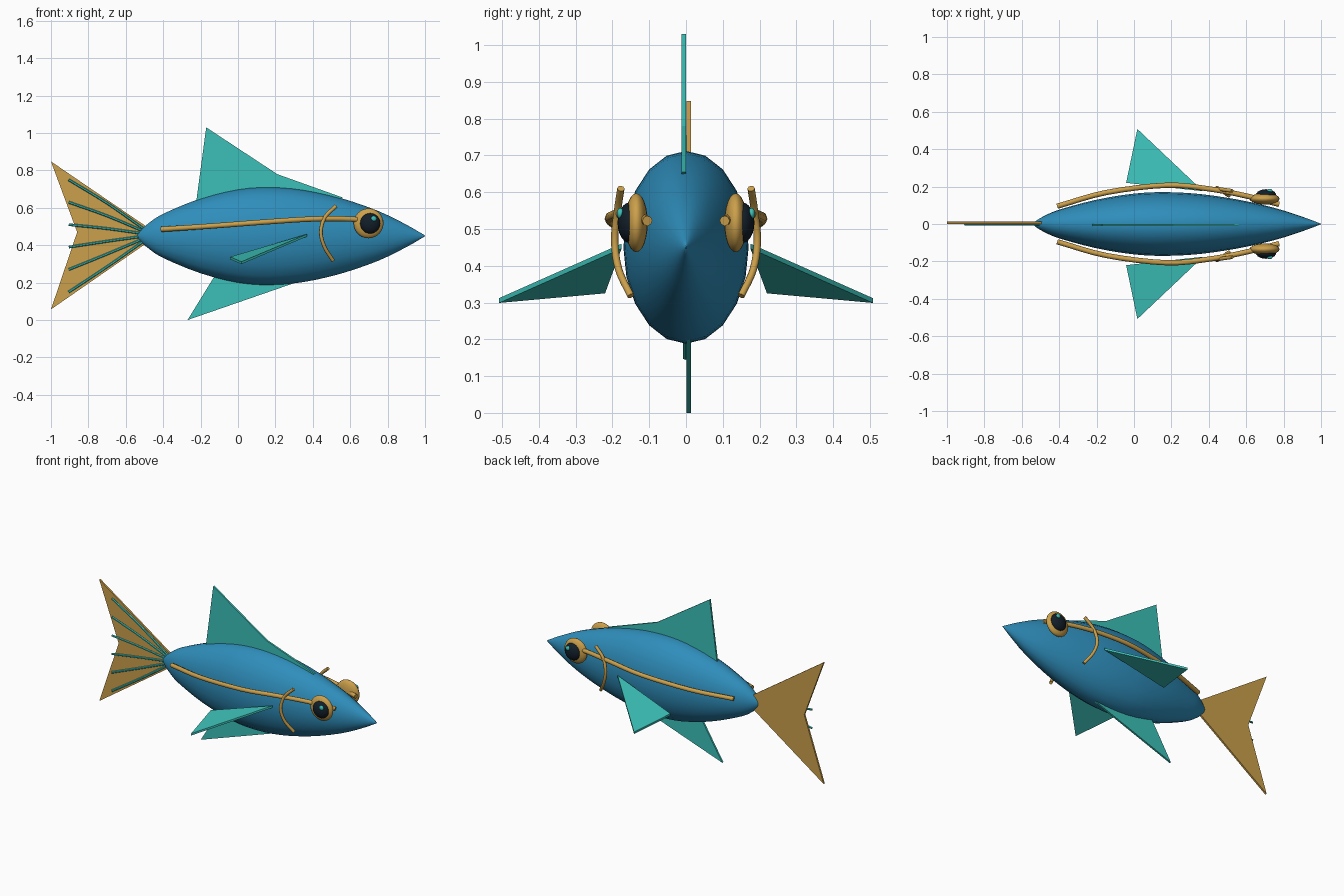
import bpy, bmesh, math
from mathutils import Vector

cube = bpy.data.objects.get("Cube")
if cube:
    bpy.data.objects.remove(cube, do_unlink=True)


def material(name, rgb):
    m = bpy.data.materials.new(name)
    m.use_nodes = True
    m.diffuse_color = (*rgb, 1)
    m.node_tree.nodes["Principled BSDF"].inputs["Base Color"].default_value = (*rgb, 1)
    return m


BLUE = material("body_blue", (0.028, 0.27, 0.50))
TEAL = material("fin_teal", (0.045, 0.53, 0.48))
GOLD = material("trim_gold", (0.60, 0.35, 0.07))
DARK = material("pupil_dark", (0.006, 0.013, 0.022))


def finish(name, bm, mat, smooth=None):
    bmesh.ops.recalc_face_normals(bm, faces=bm.faces)
    mesh = bpy.data.meshes.new(name)
    bm.to_mesh(mesh)
    bm.free()
    mesh.materials.append(mat)
    ob = bpy.data.objects.new(name, mesh)
    bpy.context.collection.objects.link(ob)
    if smooth:
        shade(ob, smooth)
    return ob


def shade(ob, angle):
    bpy.ops.object.select_all(action="DESELECT")
    ob.select_set(True)
    bpy.context.view_layer.objects.active = ob
    bpy.ops.object.shade_smooth_by_angle(angle=math.radians(angle))


def spline(points, steps=4):
    """Smooth path through the given points."""
    p = [Vector(q) for q in points]
    p = [2 * p[0] - p[1]] + p + [2 * p[-1] - p[-2]]
    out = []
    for a, b, c, d in zip(p, p[1:], p[2:], p[3:]):
        for i in range(steps):
            t = i / steps
            out.append(0.5 * (2 * b + (c - a) * t + (2 * a - 5 * b + 4 * c - d) * t ** 2
                              + (3 * b - a - 3 * c + d) * t ** 3))
    return out + [p[-2]]


def skin(bm, rings):
    for r0, r1 in zip(rings, rings[1:]):
        n = len(r0)
        for i in range(n):
            bm.faces.new((r0[i], r0[(i + 1) % n], r1[(i + 1) % n], r1[i]))


def tube(name, points, radius, mat, sides=8):
    bm, path, rings = bmesh.new(), spline(points), []
    for i, c in enumerate(path):
        d = (path[min(i + 1, len(path) - 1)] - path[max(i - 1, 0)]).normalized()
        u = d.cross(Vector((0, 1, 0))).normalized()
        v = d.cross(u)
        angles = [math.tau * k / sides for k in range(sides)]
        rings.append([bm.verts.new(c + radius * (u * math.cos(a) + v * math.sin(a))) for a in angles])
    skin(bm, rings)
    bm.faces.new(rings[0])
    bm.faces.new(rings[-1])
    return finish(name, bm, mat, 50)


def plate(name, points, offset, mat):
    """Flat polygon given thickness along the offset vector."""
    bm = bmesh.new()
    face = bm.faces.new([bm.verts.new(p) for p in points])
    ext = bmesh.ops.extrude_face_region(bm, geom=[face])
    moved = [g for g in ext["geom"] if isinstance(g, bmesh.types.BMVert)]
    bmesh.ops.translate(bm, verts=moved, vec=offset)
    return finish(name, bm, mat)


def ball(name, centre, scale, mat):
    bm = bmesh.new()
    bmesh.ops.create_uvsphere(bm, u_segments=20, v_segments=12, radius=1)
    for v in bm.verts:
        v.co = Vector(centre) + Vector([a * b for a, b in zip(v.co, scale)])
    return finish(name, bm, mat, 60)


# Body: twenty-sided spindle, narrower than tall
AXIS_Z, SIDES = 0.45, 20
profile = [(-0.54, 0.004, 0), (-0.52, 0.03, 0), (-0.48, 0.066, 0), (-0.4, 0.118, 0),
           (-0.2, 0.2, 0), (0, 0.25, 0), (0.17, 0.262, 0), (0.35, 0.247, 0),
           (0.55, 0.202, 0), (0.75, 0.133, 0), (0.9, 0.06, 0), (1, 0.002, 0)]
bm = bmesh.new()
rings = []
for x, r, _ in spline(profile, 3):
    rings.append([bm.verts.new((x, 0.65 * r * math.sin(math.tau * k / SIDES),
                                AXIS_Z + r * math.cos(math.tau * k / SIDES))) for k in range(SIDES)])
skin(bm, rings)
bm.faces.new(rings[0])
bm.faces.new(rings[-1])
finish("body", bm, BLUE, 60)


# Upright fins
def upright(name, outline, y, mat):
    plate(name, [(x, y, z) for x, z in outline], (0, 0.012, 0), mat)


upright("dorsal_fin", [(-0.225, 0.62), (-0.17, 1.03), (0.21, 0.78), (0.56, 0.655), (0.5, 0.62)], -0.012, TEAL)
upright("anal_fin", [(-0.27, 0), (-0.11, 0.26), (0.3, 0.24), (0.38, 0.225)], 0.001, TEAL)
upright("tail_fin", [(-1, 0.848), (-0.86, 0.47), (-1, 0.057), (-0.49, 0.41), (-0.46, 0.45), (-0.49, 0.5)], 0.001, GOLD)

# Tail rays fan out over one face of the tail
for i in range(6):
    f = i / 5 - 0.5
    tube(f"tail_ray_{i + 1}", [(-0.5, -0.002, 0.455 + 0.06 * f), (-0.7, -0.002, 0.455 + 0.34 * f),
                               (-0.905, -0.002, 0.45 + 0.6 * f)], 0.007, TEAL, 6)

# Paired parts on both flanks
for side, s in (("left", 1), ("right", -1)):
    plate(f"{side}_pectoral_fin", [(0.37, s * 0.175, 0.46), (-0.042, s * 0.22, 0.338), (0.018, s * 0.508, 0.312)],
          (0, 0, -0.013), TEAL)
    stripe = [(-0.41, 0.095, 0.485), (-0.15, 0.168, 0.502), (0.17, 0.207, 0.526),
              (0.4, 0.188, 0.54), (0.6, 0.15, 0.54), (0.775, 0.105, 0.522)]
    tube(f"{side}_side_stripe", [(x, s * y, z) for x, y, z in stripe], 0.014, GOLD)
    gill = [(0.525, 0.177, 0.61), (0.465, 0.186, 0.55), (0.443, 0.194, 0.47),
            (0.463, 0.183, 0.39), (0.508, 0.15, 0.318)]
    tube(f"{side}_gill_line", [(x, s * y, z) for x, y, z in gill], 0.01, GOLD)
    ball(f"{side}_eye_rim", (0.698, s * 0.135, 0.517), (0.08, 0.031, 0.08), GOLD)
    ball(f"{side}_pupil", (0.706, s * 0.153, 0.517), (0.055, 0.033, 0.055), DARK)
    ball(f"{side}_eye_glint", (0.726, s * 0.178, 0.542), (0.015, 0.01, 0.015), TEAL)
